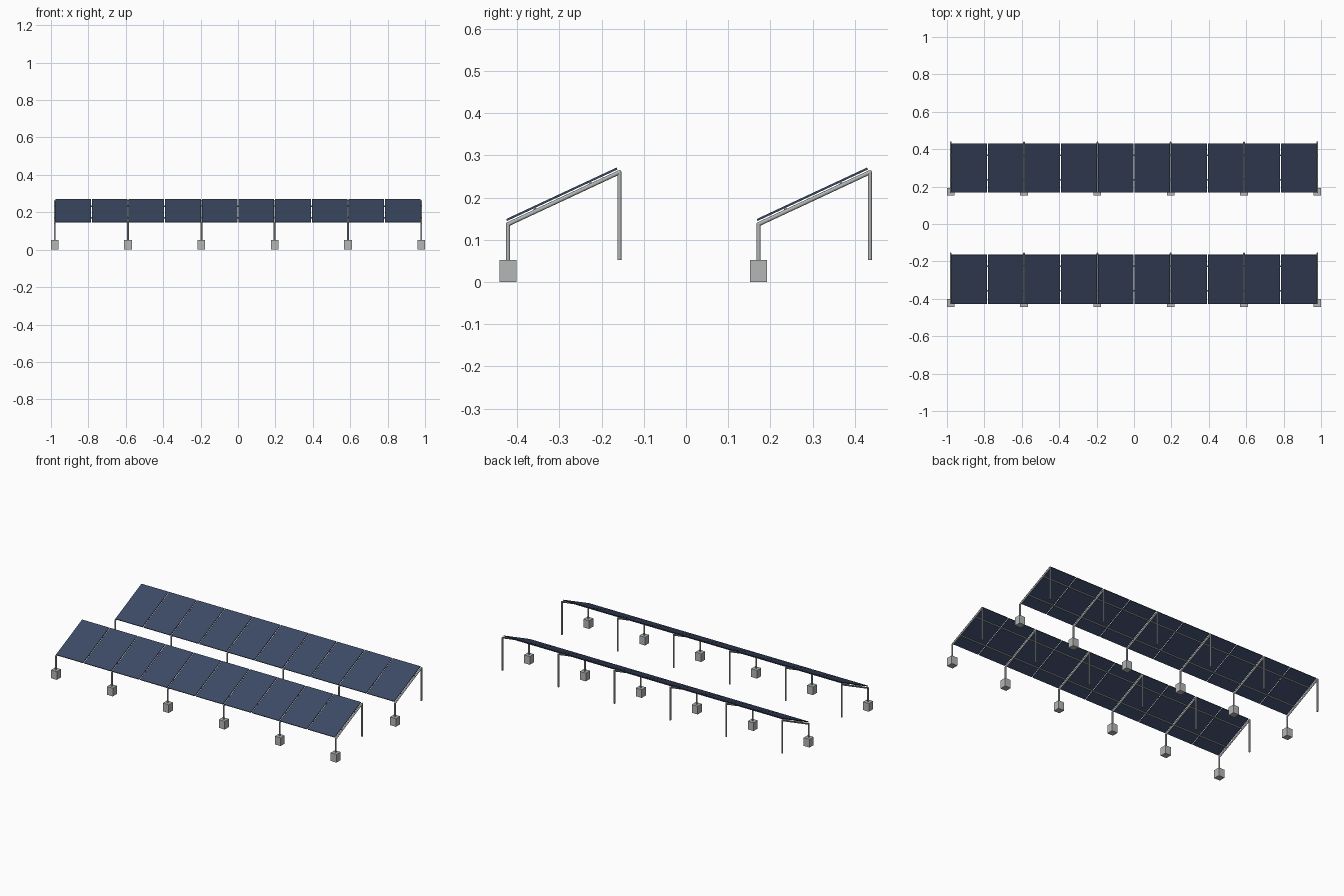
import bpy, bmesh, math
from mathutils import Vector, Matrix

if "Cube" in bpy.data.objects:
    bpy.data.objects.remove(bpy.data.objects["Cube"])

def material(name, col):
    m = bpy.data.materials.new(name)
    m.diffuse_color = (*col, 1)
    m.use_nodes = True
    m.node_tree.nodes["Principled BSDF"].inputs["Base Color"].default_value = m.diffuse_color
    return m

NAVY = material("navy panel", (0.045, 0.068, 0.13))
STEEL = material("galvanised steel", (0.44, 0.46, 0.46))
CONCRETE = material("concrete grey", (0.46, 0.47, 0.47))

TILT = math.radians(25)
SPAN = 0.264                      # front post to back post
LOW, HIGH = 0.137, 0.137 + SPAN * math.tan(TILT)
BASE = 0.052                      # top of footing
R = 0.005                         # pipe radius
NORMAL = Vector((0, -math.sin(TILT), math.cos(TILT)))

def finish(name, bm, mat, smooth=False):
    me = bpy.data.meshes.new(name)
    bm.to_mesh(me)
    bm.free()
    me.materials.append(mat)
    ob = bpy.data.objects.new(name, me)
    bpy.context.collection.objects.link(ob)
    if smooth:
        bpy.ops.object.select_all(action='DESELECT')
        ob.select_set(True)
        bpy.context.view_layer.objects.active = ob
        bpy.ops.object.shade_smooth_by_angle(angle=math.radians(50))
    return ob

def pipe(bm, a, b, r):
    a, b = Vector(a), Vector(b)
    d = b - a
    mat = Matrix.Translation((a + b) / 2) @ d.to_track_quat('Z', 'Y').to_matrix().to_4x4()
    bmesh.ops.create_cone(bm, cap_ends=True, segments=12, radius1=r, radius2=r,
                          depth=d.length, matrix=mat)

def elbow(bm, p, r):
    bmesh.ops.create_uvsphere(bm, u_segments=12, v_segments=8, radius=r,
                              matrix=Matrix.Translation(p))

def box(bm, centre, size, rot=Matrix()):
    bmesh.ops.create_cube(bm, size=1, matrix=Matrix.Translation(centre) @ rot
                          @ Matrix.Diagonal((*size, 1)))

POSTS = [-0.98 + i * 0.392 for i in range(6)]

for row, y0 in (("front_row", -0.422), ("back_row", 0.172)):
    y1 = y0 + SPAN

    # bent pipe frames: short front post, sloping rafter, tall back post
    bm = bmesh.new()
    for x in POSTS:
        pipe(bm, (x, y0, BASE), (x, y0, LOW), R)
        pipe(bm, (x, y0, LOW), (x, y1, HIGH), R)
        pipe(bm, (x, y1, HIGH), (x, y1, BASE), R)
        elbow(bm, (x, y0, LOW), R)
        elbow(bm, (x, y1, HIGH), R)
    finish(row + "_pipe_frames", bm, STEEL, True)

    # two long rails under the panels
    bm = bmesh.new()
    for t in (0.25, 0.75):
        p = Vector((0, y0 + t * SPAN, LOW + t * (HIGH - LOW))) + NORMAL * 0.004
        pipe(bm, p - Vector((0.98, 0, 0)), p + Vector((0.98, 0, 0)), 0.004)
    finish(row + "_rails", bm, STEEL, True)

    # concrete footings under the front posts
    bm = bmesh.new()
    for x in POSTS:
        box(bm, (x, y0, BASE / 2), (0.041, 0.041, BASE))
    finish(row + "_footings", bm, CONCRETE)

    # ten tilted panels
    bm = bmesh.new()
    mid = Vector((0, (y0 + y1) / 2, (LOW + HIGH) / 2)) + NORMAL * 0.0105
    for i in range(10):
        box(bm, mid + Vector((-0.882 + i * 0.196, 0, 0)), (0.190, 0.289, 0.005),
            Matrix.Rotation(TILT, 4, 'X'))
    finish(row + "_solar_panels", bm, NAVY)
